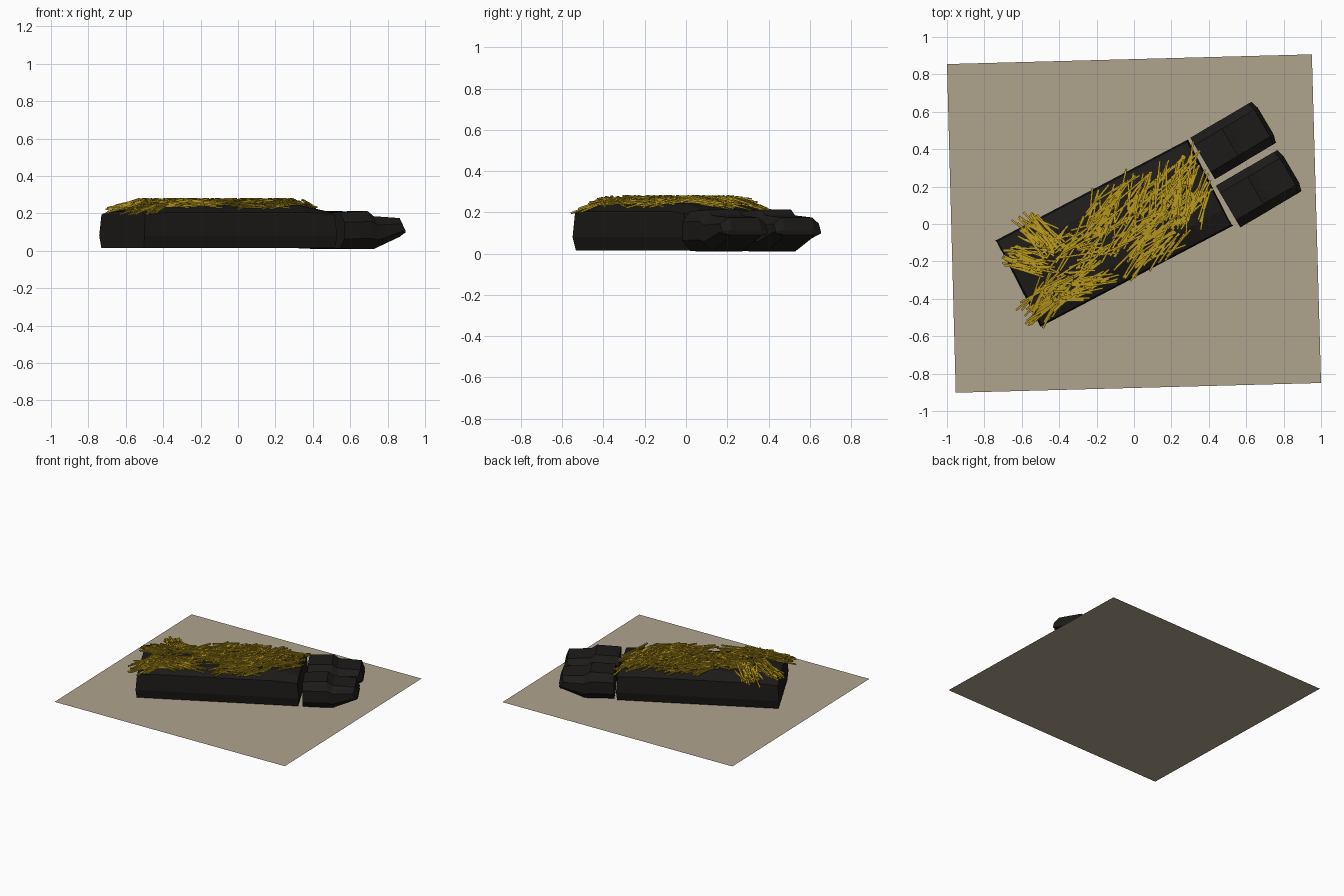
import bpy, bmesh, math, random
from mathutils import Vector, Matrix

if "Cube" in bpy.data.objects:
    bpy.data.objects.remove(bpy.data.objects["Cube"])

random.seed(7)


def material(name, rgb):
    m = bpy.data.materials.new(name)
    m.diffuse_color = (*rgb, 1)
    m.use_nodes = True
    m.node_tree.nodes["Principled BSDF"].inputs["Base Color"].default_value = m.diffuse_color
    return m


BLACK = material("charcoal", (0.012, 0.011, 0.010))
STRAW = material("straw", (0.47, 0.31, 0.012))
SAND = material("sand", (0.43, 0.37, 0.27))


def finish(name, bm, mat):
    bmesh.ops.recalc_face_normals(bm, faces=bm.faces)
    me = bpy.data.meshes.new(name)
    bm.to_mesh(me)
    bm.free()
    me.materials.append(mat)
    ob = bpy.data.objects.new(name, me)
    bpy.context.collection.objects.link(ob)
    return ob


def loft(name, stations, origin, angle, mat):
    """Each station is a list of (u, v, z) points; consecutive rings are bridged and capped."""
    bm = bmesh.new()
    rings = [[bm.verts.new(p) for p in ring] for ring in stations]
    n = len(rings[0])
    for a, b in zip(rings, rings[1:]):
        for i in range(n):
            j = (i + 1) % n
            bm.faces.new((a[i], a[j], b[j], b[i]))
    bm.faces.new(rings[0][::-1])
    bm.faces.new(rings[-1])
    ob = finish(name, bm, mat)
    ob.location = (*origin, 0)
    ob.rotation_euler = (0, 0, math.radians(angle))
    return ob


def mirrored(half):
    """Close a right-hand half section (v, z) into a full ring."""
    return half + [(-v, z) for v, z in reversed(half)]


# ground sheet
bm = bmesh.new()
bm.faces.new([bm.verts.new((x, y, 0)) for x, y in
              ((-0.953, -0.902), (1, -0.85), (0.951, 0.907), (-1, 0.855))])
finish("ground_sheet", bm, SAND)

# main body: long block with chamfered shoulders and sloping ends
BODY_C, BODY_A = (-0.106, -0.049), 27.7


def body_ring(u, top, shoulder, lean):
    half = [(0.245, 0.015), (0.26, 0.08), (0.252, shoulder), (0.16, top)]
    return [(u + lean * (1 - abs(z - 0.08) / 0.12), v, z) for v, z in mirrored(half)]


loft("body", [body_ring(-0.572, 0.212, 0.195, -0.01),
              body_ring(-0.44, 0.246, 0.205, 0),
              body_ring(0.40, 0.246, 0.205, 0),
              body_ring(0.572, 0.212, 0.195, 0.01)], BODY_C, BODY_A, BLACK)


# two end blocks: tall rear section, lower tapered tip
def foot_ring(u, w, bottom, top, cut, bulge=0.0):
    mid = (bottom + top) / 2
    half = [(w * 0.65, bottom), (w, mid - cut), (w, mid + cut), (w * 0.65, top)]
    return [(u + bulge * (1 - abs(v) / w), v, z) for v, z in mirrored(half)]


for side, origin, angle in (("left", (0.367, 0.350), 30.7), ("right", (0.503, 0.093), 30.4)):
    loft(side + "_end_block", [
        foot_ring(0.00, 0.129, 0.012, 0.205, 0.045),
        foot_ring(0.17, 0.129, 0.010, 0.213, 0.045),
        foot_ring(0.21, 0.128, 0.010, 0.185, 0.04),
        foot_ring(0.36, 0.128, 0.075, 0.175, 0.02, 0.03),
        foot_ring(0.38, 0.127, 0.09, 0.115, 0.006, 0.035)], origin, angle, BLACK)

# straw: thin sticks scattered in clumps over the body top
bm = bmesh.new()
to_local = Matrix.Rotation(math.radians(-BODY_A), 2)


def straw_height(x, y):
    u, v = to_local @ Vector((x - BODY_C[0], y - BODY_C[1]))
    return 0.258 - 0.26 * max(0, abs(u) - 0.43) - 0.25 * max(0, abs(v) - 0.15)


def stick(x, y, angle):
    length = random.uniform(0.12, 0.24)
    d = Vector((math.cos(angle), math.sin(angle))) * length / 2
    ends = [Vector((x + s * d.x, y + s * d.y,
                    min(0.279, straw_height(x + s * d.x, y + s * d.y) + random.uniform(-0.012, 0.024))))
            for s in (-1, 1)]
    axis = ends[1] - ends[0]
    m = (Matrix.Translation((ends[0] + ends[1]) / 2)
         @ axis.to_track_quat('X', 'Z').to_matrix().to_4x4()
         @ Matrix.Diagonal((axis.length, 0.011, 0.008, 1)))
    bmesh.ops.create_cube(bm, size=1, matrix=m)


# clump: centre x, centre y, spread along body, spread across, heading, heading spread, count
CLUMPS = [(-0.57, -0.19, 0.06, 0.06, -12, 14, 30),
          (-0.50, -0.06, 0.06, 0.05, -42, 20, 35),
          (-0.47, -0.40, 0.07, 0.07, 50, 22, 40),
          (-0.30, -0.32, 0.12, 0.06, 22, 25, 42),
          (-0.25, -0.10, 0.16, 0.10, 40, 35, 55),
          (-0.08, 0.10, 0.16, 0.09, 60, 30, 45),
          (0.08, -0.08, 0.14, 0.11, 42, 22, 70),
          (0.10, 0.12, 0.12, 0.10, 65, 30, 40),
          (0.27, 0.18, 0.10, 0.14, 62, 28, 75)]
to_world = Matrix.Rotation(math.radians(BODY_A), 2)
for cx, cy, su, sv, heading, spread, count in CLUMPS:
    for _ in range(count):
        off = to_world @ Vector((random.uniform(-su, su), random.uniform(-sv, sv)))
        stick(cx + off.x, cy + off.y, math.radians(random.uniform(heading - spread, heading + spread)))
finish("straw_bedding", bm, STRAW)
